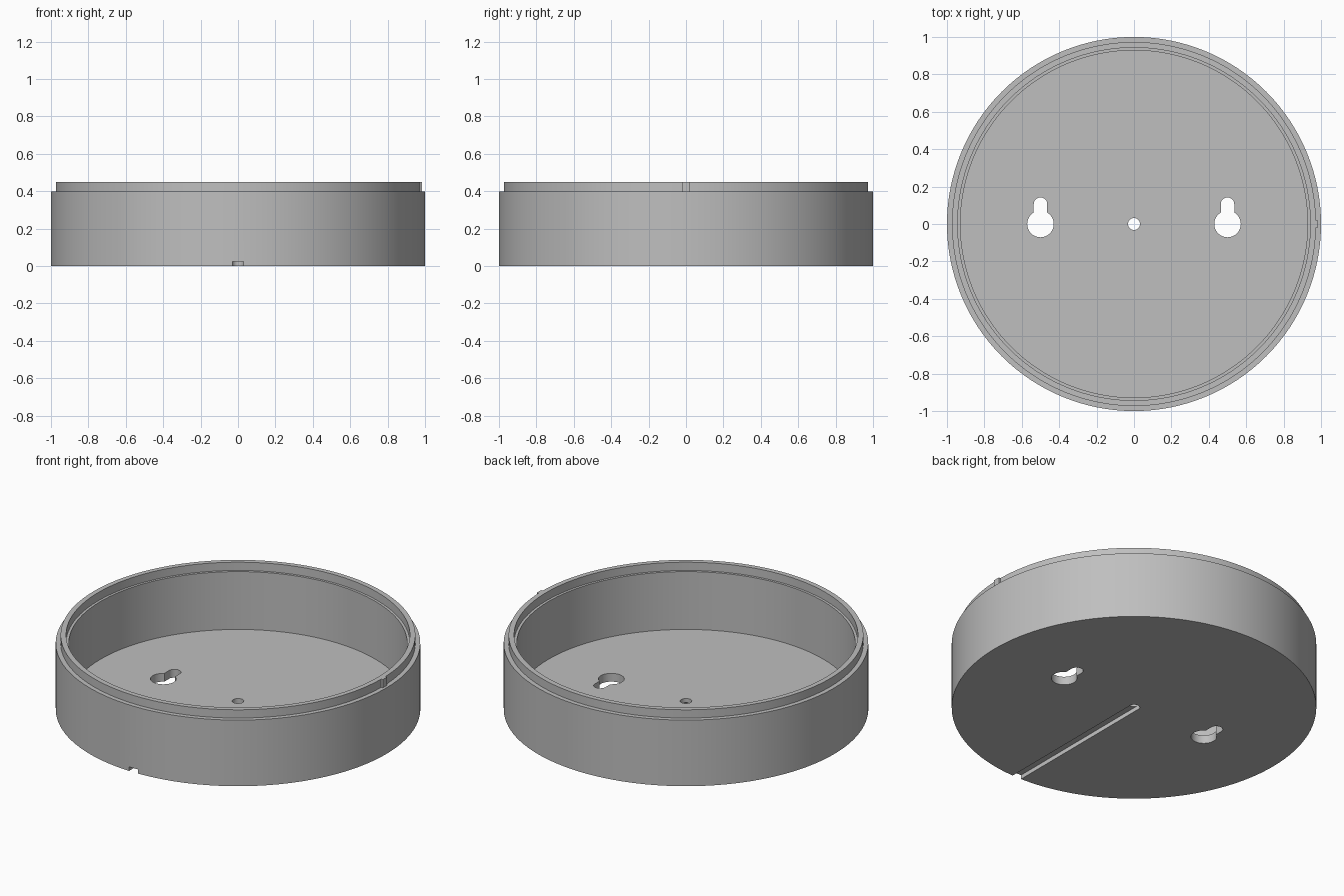
import bpy, bmesh
from math import cos, sin, tau, radians

old = bpy.data.objects.get("Cube")
if old:
    bpy.data.objects.remove(old, do_unlink=True)

grey = bpy.data.materials.new("plain grey")
grey.use_nodes = True
COLOR = (0.52, 0.52, 0.52, 1)
grey.diffuse_color = COLOR
grey.node_tree.nodes["Principled BSDF"].inputs["Base Color"].default_value = COLOR


def make_object(name, bm):
    bmesh.ops.recalc_face_normals(bm, faces=bm.faces)
    mesh = bpy.data.meshes.new(name)
    bm.to_mesh(mesh)
    bm.free()
    mesh.materials.append(grey)
    obj = bpy.data.objects.new(name, mesh)
    bpy.context.collection.objects.link(obj)
    return obj


def lathe(name, profile, segments):
    """Closed solid from (radius, z) rings, capped at both ends."""
    bm = bmesh.new()
    rings = [[bm.verts.new((r * cos(tau * i / segments), r * sin(tau * i / segments), z))
              for i in range(segments)] for r, z in profile]
    for a, b in zip(rings, rings[1:]):
        for i in range(segments):
            j = (i + 1) % segments
            bm.faces.new((a[i], a[j], b[j], b[i]))
    bm.faces.new(rings[0])
    bm.faces.new(rings[-1])
    return make_object(name, bm)


def prism(name, outline, z0, z1):
    """Upright solid from a flat outline."""
    bm = bmesh.new()
    face = bm.faces.new([bm.verts.new((x, y, z0)) for x, y in outline])
    top = bmesh.ops.extrude_face_region(bm, geom=[face])["geom"]
    for v in top:
        if isinstance(v, bmesh.types.BMVert):
            v.co.z = z1
    return make_object(name, bm)


def arc(cx, cy, r, start, end, steps=24):
    angles = [radians(start + (end - start) * i / steps) for i in range(steps + 1)]
    return [(cx + r * cos(a), cy + r * sin(a)) for a in angles]


def combine(target, tool, operation):
    mod = target.modifiers.new(tool.name, "BOOLEAN")
    mod.operation, mod.solver, mod.object = operation, "EXACT", tool
    bpy.context.view_layer.objects.active = target
    bpy.ops.object.modifier_apply(modifier=mod.name)
    bpy.data.objects.remove(tool, do_unlink=True)


# Round tray: outer wall, raised lip, inner ledge and floor
tray = lathe("round_base", [
    (1, 0), (1, 0.4), (0.973, 0.4), (0.973, 0.45), (0.943, 0.45),
    (0.943, 0.4), (0.928, 0.4), (0.928, 0.05)], 128)

# Small locating rib on the lip
rib = prism("locating_rib", [(0.96, -0.02), (0.984, -0.02), (0.984, 0.02), (0.96, 0.02)], 0.39, 0.45)
combine(tray, rib, "UNION")

# Keyhole mounting slots on both sides
for side in (-0.5, 0.5):
    outline = arc(side, 0, 0.071, 120.5, 419.5, 40) + arc(side, 0.106, 0.036, 0, 180)
    combine(tray, prism("keyhole_cutter", outline, -0.1, 0.1), "DIFFERENCE")

# Cable channel under the floor, running from the centre to the front
channel = arc(0, 0, 0.03, 0, 180) + [(-0.03, -1.1), (0.03, -1.1)]
combine(tray, prism("channel_cutter", channel, -0.1, 0.025), "DIFFERENCE")

# Centre hole
combine(tray, prism("hole_cutter", arc(0, 0, 0.032, 0, 345, 23), -0.1, 0.1), "DIFFERENCE")

bpy.ops.object.select_all(action="DESELECT")
tray.select_set(True)
bpy.context.view_layer.objects.active = tray
bpy.ops.object.shade_smooth_by_angle(angle=radians(30))
